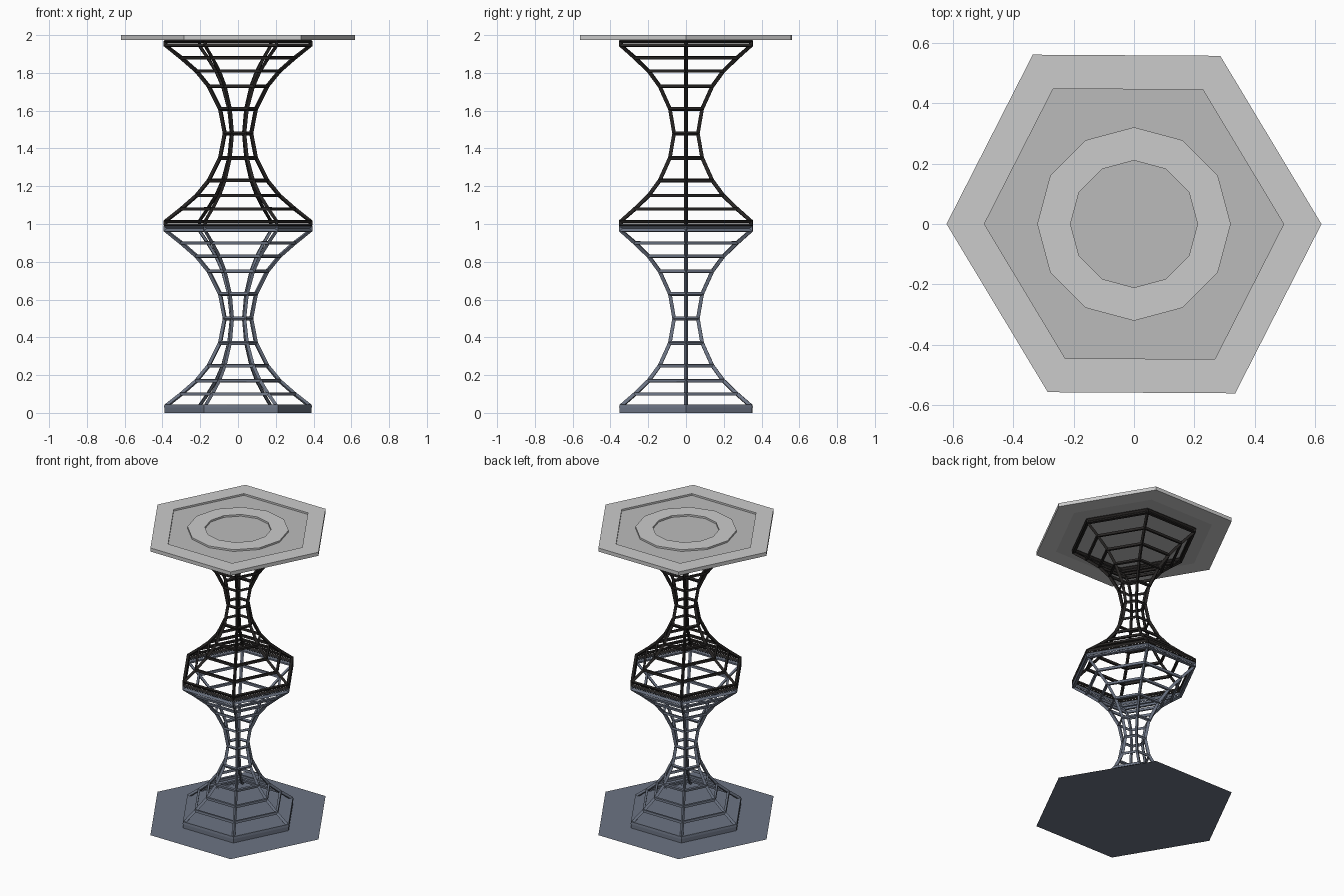
import bpy, bmesh, math

if "Cube" in bpy.data.objects:
    bpy.data.objects.remove(bpy.data.objects["Cube"])

# Slightly skewed hexagon shared by every six-sided part
HEX = [(1, 0), (0.46, 0.897), (-0.54, 0.903), (-1, 0), (-0.46, -0.897), (0.54, -0.903)]
ROUND = [(math.sin(-math.tau * i / 12), math.cos(math.tau * i / 12)) for i in range(12)]


def material(name, color):
    m = bpy.data.materials.new(name)
    m.diffuse_color = (*color, 1)
    m.use_nodes = True
    m.node_tree.nodes["Principled BSDF"].inputs["Base Color"].default_value = m.diffuse_color
    return m


def loft(name, shape, profile, mat=None, caps=(), closed=False):
    """Stack scaled copies of a shape along (radius, z) profile points."""
    bm = bmesh.new()
    rings = [[bm.verts.new((x * r, y * r, z)) for x, y in shape] for r, z in profile]
    n = len(shape)
    pairs = list(zip(rings, rings[1:]))
    if closed:
        pairs.append((rings[-1], rings[0]))
    for a, b in pairs:
        for i in range(n):
            j = (i + 1) % n
            bm.faces.new((a[i], a[j], b[j], b[i]))
    for c in caps:
        bm.faces.new(rings[c])
    bmesh.ops.recalc_face_normals(bm, faces=bm.faces)
    me = bpy.data.meshes.new(name)
    bm.to_mesh(me)
    bm.free()
    ob = bpy.data.objects.new(name, me)
    bpy.context.collection.objects.link(ob)
    if mat:
        me.materials.append(mat)
    return ob


def cage(name, profile, mat):
    ob = loft(name, HEX, profile, mat)
    w = ob.modifiers.new("bars", 'WIREFRAME')
    w.thickness = 0.022
    w.offset = 0
    w.use_boundary = True
    w.use_even_offset = True
    return ob


slate = material("slate", (0.15, 0.175, 0.23))
black = material("black", (0.02, 0.018, 0.017))
dark_grey = material("dark_grey", (0.5, 0.5, 0.5))

# Hourglass half: radius and height away from the waist, mirrored about it
HALF = [(0.07, 0), (0.095, 0.13), (0.155, 0.25), (0.22, 0.33),
        (0.3, 0.4), (0.383, 0.465), (0.383, 0.488)]


def hourglass(waist):
    return [(r, waist - d) for r, d in reversed(HALF[1:])] + [(r, waist + d) for r, d in HALF]


# Base: thin sheet on the ground and solid foot
loft("base_sheet", HEX, [(0.62, 0.0), (0.385, 0.0)], slate)
loft("base_foot", HEX, [(0.39, 0.0), (0.39, 0.042)], slate, caps=(0, -1))

# Two stacked lattice columns
cage("lower_lattice", hourglass(0.5)[1:], slate)
cage("upper_lattice", hourglass(1.48), black)

# Table top: hexagonal rim, sunken floor, raised round ring
loft("top_rim", HEX, [(0.495, 1.988), (0.495, 2.0), (0.62, 2.0), (0.62, 1.975), (0, 1.975)][:4]
     + [(0.495, 1.975)], closed=True)
loft("top_floor", HEX, [(0.495, 1.975), (0.495, 1.988)], dark_grey, caps=(0, -1))
loft("top_ring", ROUND, [(0.21, 1.987), (0.21, 2.0), (0.32, 2.0), (0.32, 1.987)], closed=True)
